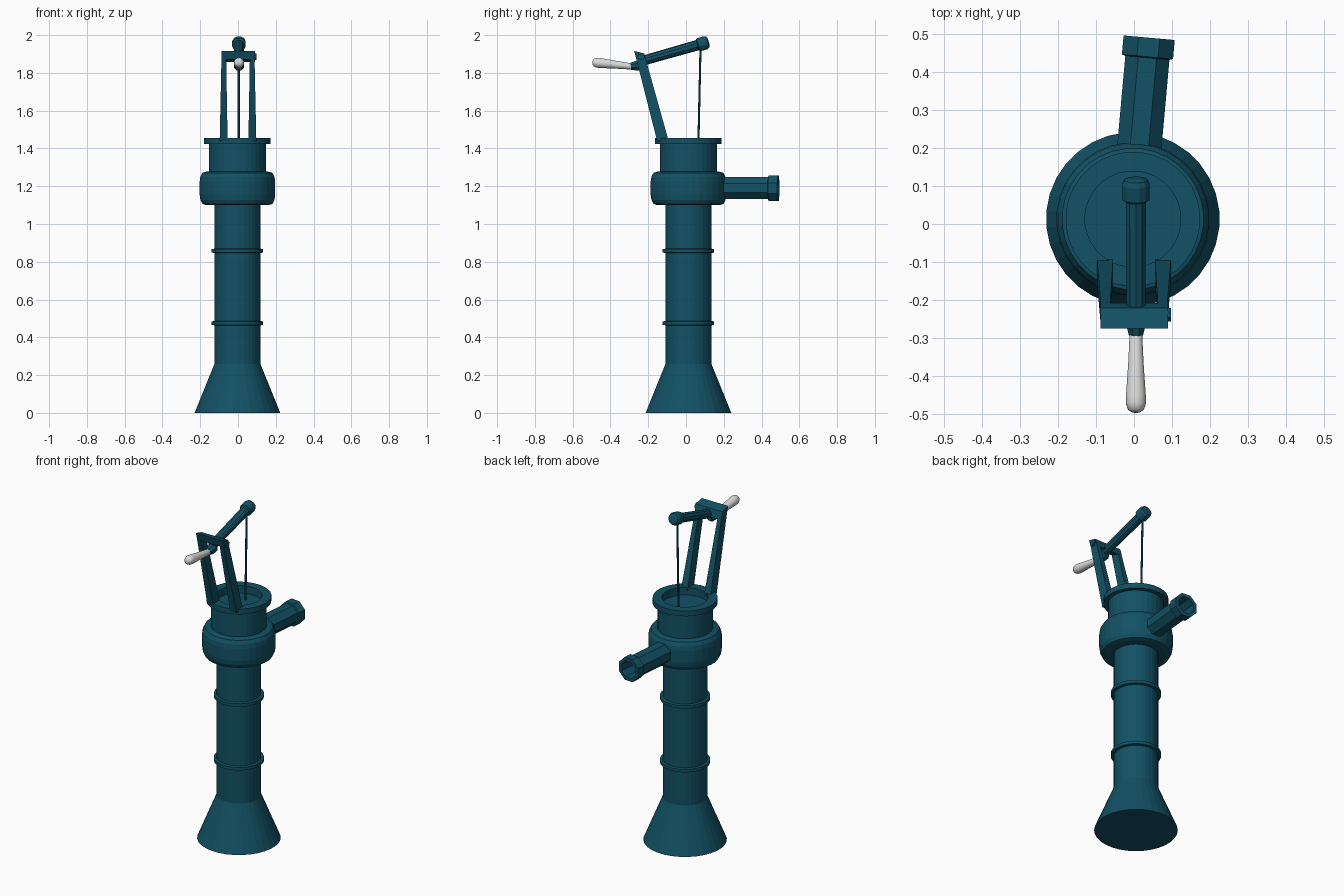
import bpy, bmesh, math
from mathutils import Vector

if "Cube" in bpy.data.objects:
    bpy.data.objects.remove(bpy.data.objects["Cube"])

def material(name, rgb):
    m = bpy.data.materials.new(name)
    m.diffuse_color = (*rgb, 1)
    m.use_nodes = True
    m.node_tree.nodes["Principled BSDF"].inputs["Base Color"].default_value = m.diffuse_color
    return m

TEAL = material("dark teal paint", (0.006, 0.082, 0.128))
WHITE = material("off white grip", (0.72, 0.72, 0.71))
CX, CY = -0.003, 0.013

def finish(bm, name, mat, angle=None):
    bmesh.ops.recalc_face_normals(bm, faces=bm.faces)
    me = bpy.data.meshes.new(name)
    bm.to_mesh(me)
    bm.free()
    me.materials.append(mat)
    ob = bpy.data.objects.new(name, me)
    bpy.context.collection.objects.link(ob)
    if angle:
        bpy.ops.object.select_all(action='DESELECT')
        ob.select_set(True)
        bpy.context.view_layer.objects.active = ob
        bpy.ops.object.shade_smooth_by_angle(angle=math.radians(angle))
    return ob

def lathe(name, profile, start=(CX, CY, 0), axis=(0, 0, 1), sides=32, mat=TEAL, angle=None):
    """Spin (radius, distance) points round an axis and cap both ends."""
    q = Vector(axis).to_track_quat('Z', 'Y')
    bm = bmesh.new()
    rings = []
    for r, t in profile:
        ring = []
        for i in range(sides):
            a = 2 * math.pi * (i + 0.5) / sides
            ring.append(bm.verts.new(Vector(start) + q @ Vector((r * math.cos(a), r * math.sin(a), t))))
        rings.append(ring)
    for a, b in zip(rings, rings[1:]):
        for i in range(sides):
            j = (i + 1) % sides
            bm.faces.new((a[i], a[j], b[j], b[i]))
    bm.faces.new(rings[0])
    bm.faces.new(rings[-1])
    return finish(bm, name, mat, angle)

def prism(name, low, high):
    """Box between two quads of four points each."""
    bm = bmesh.new()
    a = [bm.verts.new(p) for p in low]
    b = [bm.verts.new(p) for p in high]
    for i in range(4):
        j = (i + 1) % 4
        bm.faces.new((a[i], a[j], b[j], b[i]))
    bm.faces.new(a)
    bm.faces.new(b)
    return finish(bm, name, TEAL)

def quad(x0, x1, y0, z0, y1, z1):
    return [(x0, y0, z0), (x1, y0, z0), (x1, y1, z1), (x0, y1, z1)]

# Flared foot and column
lathe("base_and_column", [(0.228, 0), (0.122, 0.26), (0.122, 1.12)])
for i, z in enumerate((0.475, 0.858)):
    lathe(f"column_ring_{i + 1}", [(0.12, z - 0.012), (0.137, z - 0.009), (0.137, z + 0.009), (0.12, z + 0.012)])

# Bulging chamber
lathe("chamber", [(0.165, 1.10), (0.186, 1.106), (0.197, 1.128), (0.201, 1.155), (0.201, 1.225),
                  (0.197, 1.25), (0.186, 1.271), (0.165, 1.277)])

# Neck with a flanged, recessed top
lathe("neck_and_flange", [(0.152, 1.26), (0.152, 1.423), (0.177, 1.423), (0.177, 1.455),
                          (0.126, 1.455), (0.126, 1.41)])

# Hollow spout, turned slightly off the rear axis
lathe("spout", [(0.063, 0.12), (0.063, 0.425), (0.073, 0.428), (0.073, 0.478), (0.052, 0.478), (0.050, 0.22)],
      start=(CX, CY, 1.19), axis=(0.09, 1, 0), sides=8)

# Leaning bracket arms and the crossbar on top of them
for side, label in ((-1, "left"), (1, "right")):
    prism(f"bracket_arm_{label}",
          quad(side * 0.055, side * 0.097, -0.153, 1.44, -0.092, 1.44),
          quad(side * 0.063, side * 0.087, -0.270, 1.90, -0.215, 1.88))
prism("bracket_crossbar",
      quad(-0.088, 0.089, -0.262, 1.872, -0.208, 1.857),
      quad(-0.088, 0.089, -0.275, 1.917, -0.221, 1.902))
lathe("pivot_bolt", [(0.019, 0), (0.019, 0.02)], start=(0.077, -0.238, 1.885), axis=(1, 0, 0), sides=8)

# Lever beam with a domed end cap
BX = 0.005
lathe("lever_beam", [(0.026, 0), (0.028, 0.34)], start=(BX, -0.252, 1.858), axis=(0, 0.324, 0.092), sides=10)
lathe("lever_end_cap", [(0.029, 0), (0.037, 0.005), (0.037, 0.045), (0.031, 0.058), (0.016, 0.063)],
      start=(BX, 0.06, 1.947), axis=(0, 0.324, 0.092), sides=12)

# Handle hub and tapered grip
lathe("handle_hub", [(0.020, 0), (0.028, 0.03), (0.028, 0.05), (0.018, 0.065)],
      start=(BX, -0.292, 1.835), axis=(0, 1, 0.1), sides=8)
lathe("handle_grip", [(0.014, -0.02), (0.017, 0), (0.021, 0.08), (0.027, 0.165), (0.027, 0.185),
                      (0.021, 0.201), (0.010, 0.208)],
      start=(BX, -0.288, 1.834), axis=(0, -1, 0.11), sides=12, mat=WHITE, angle=40)

# Pump rod
lathe("pump_rod", [(0.006, 0), (0.006, 0.54)], start=(0.004, 0.065, 1.40), axis=(0, 0.012, 0.54), sides=8)
